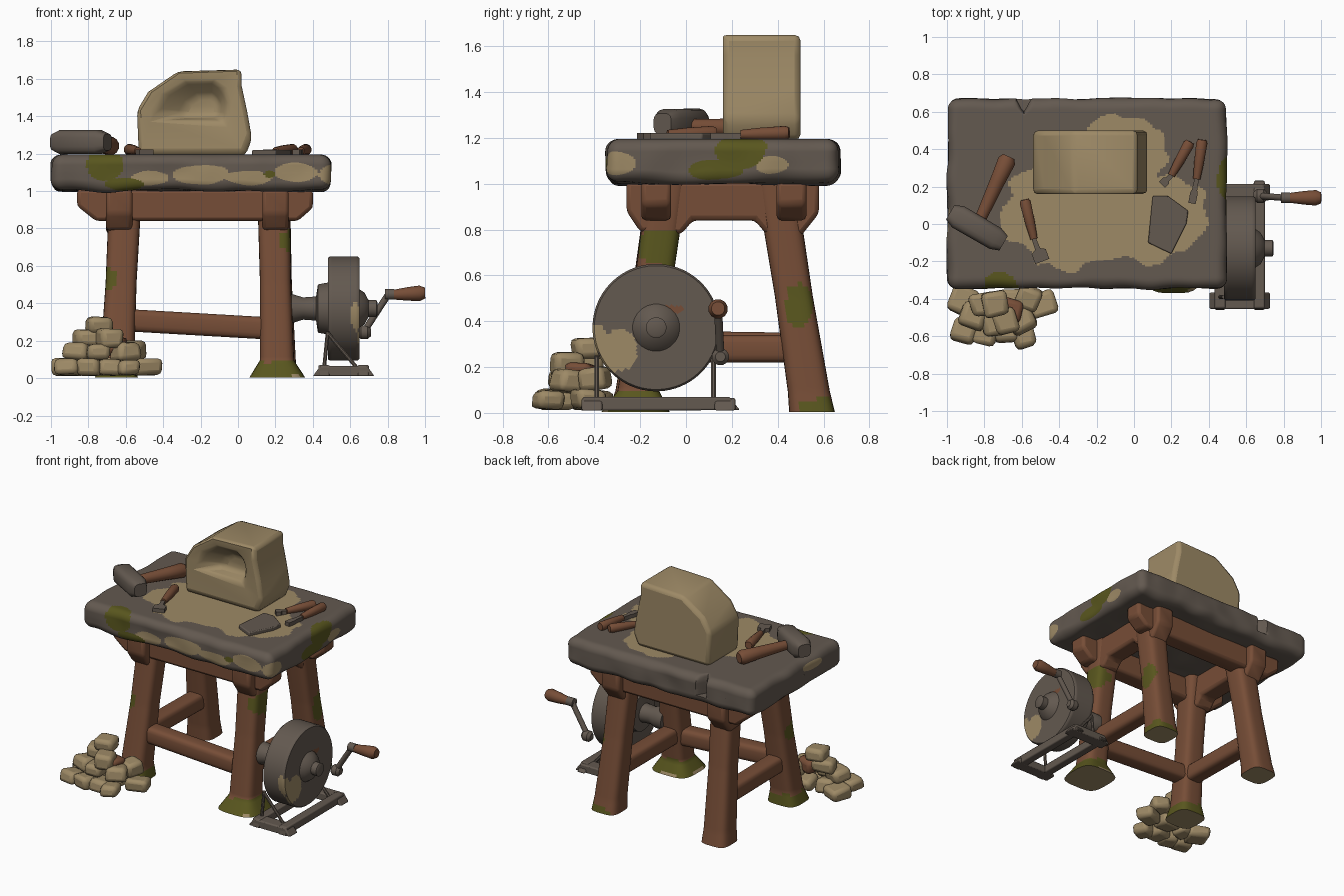
import bpy, bmesh, math, random
from mathutils import Vector, Matrix, noise

random.seed(4)
COL = {"grey_stone": (0.125, 0.1, 0.08), "sandstone": (0.34, 0.253, 0.133),
       "red_wood": (0.183, 0.075, 0.038), "moss": (0.1, 0.094, 0.013)}
MAT = {}
for n, c in COL.items():
    MAT[n] = bpy.data.materials.new(n)
    MAT[n].diffuse_color = (*c, 1)
G, S, W, M = COL.keys()


def finish(name, bm, mat, blobs=(), bevel=0, angle=40):
    """Turn bmesh into an object; blobs = (material, centre, radii) patches."""
    bmesh.ops.recalc_face_normals(bm, faces=bm.faces)
    mats = [mat] + sorted({b[0] for b in blobs} - {mat})
    for f in bm.faces:
        p = f.calc_center_median()
        n = 0.6 * noise.noise(p * 8) if blobs else 0
        for m, c, r in blobs:
            if sum(((p[i] - c[i]) / r[i]) ** 2 for i in range(3)) + n < 1:
                f.material_index = mats.index(m)
    me = bpy.data.meshes.new(name)
    bm.to_mesh(me)
    bm.free()
    ob = bpy.data.objects.new(name, me)
    bpy.context.collection.objects.link(ob)
    for m in mats:
        me.materials.append(MAT[m])
    if bevel:
        b = ob.modifiers.new("bevel", "BEVEL")
        b.width, b.segments, b.limit_method = bevel, 2, "ANGLE"
    bpy.ops.object.select_all(action="DESELECT")
    ob.select_set(True)
    bpy.context.view_layer.objects.active = ob
    bpy.ops.object.shade_smooth_by_angle(angle=math.radians(angle))
    return ob


def loft(name, rings, mat, **kw):
    bm = bmesh.new()
    vs = [[bm.verts.new(p) for p in r] for r in rings]
    for a, b in zip(vs, vs[1:]):
        for i in range(len(a)):
            j = (i + 1) % len(a)
            bm.faces.new((a[i], a[j], b[j], b[i]))
    bm.faces.new(vs[0])
    bm.faces.new(vs[-1])
    return finish(name, bm, mat, **kw)


def prism(name, pts, axis, a, b, mat, **kw):
    def put(p, d):
        q = list(p)
        q.insert(axis, d)
        return Vector(q)
    return loft(name, [[put(p, d) for p in pts] for d in (a, b)], mat, **kw)


def tube(name, p0, p1, prof, mat, sides=12, e=1.0, step=9, flat=False, **kw):
    """Lathe along p0-p1; prof = (fraction, radius); e < 1 squares the section."""
    p0, p1 = Vector(p0), Vector(p1)
    d = p1 - p0
    L = d.length
    if flat:
        u, v = Vector((1, 0, 0)), Vector((0, 1, 0))
    else:
        u = d.cross(Vector((0, 0, 1)) if abs(d.z) < 0.9 * L else Vector((0, 1, 0))).normalized()
        v = d.cross(u).normalized()
    dense = [prof[0]]
    for (t0, r0), (t1, r1) in zip(prof, prof[1:]):
        k = max(1, int(math.hypot((t1 - t0) * L, r1 - r0) / step))
        dense += [(t0 + (t1 - t0) * i / k, r0 + (r1 - r0) * i / k) for i in range(1, k + 1)]
    sp = lambda x: math.copysign(abs(x) ** e, x)
    ang = [2 * math.pi * (i + 0.5) / sides for i in range(sides)]
    return loft(name, [[p0 + d * t + (u * sp(math.cos(a)) + v * sp(math.sin(a))) * r
                        for a in ang] for t, r in dense], mat, **kw)


# Worktop slab: rounded, slightly rough box with patches of dust and moss
bm = bmesh.new()
bmesh.ops.create_cube(bm, size=2)
bmesh.ops.subdivide_edges(bm, edges=bm.edges[:], cuts=105, use_grid_fill=True)
half, mid, R = Vector((0.745, 0.507, 0.0975)), Vector((-0.25, 0.163, 1.0975)), 0.055
for v in bm.verts:
    p = Vector([v.co[i] * half[i] for i in range(3)])
    q = Vector([max(-half[i] + R, min(half[i] - R, p[i])) for i in range(3)])
    p = q + (p - q).normalized() * R + mid
    out = Vector((p.x - mid.x, p.y - mid.y, 0)).normalized()
    p += out * 0.014 * noise.noise(p * 6)
    if p.z < 1.1:
        p.z += 0.015 * noise.noise(p * 5)
    notch = max(0, 1 - abs(p.x + 0.59) / 0.04) * max(0, (p.y - 0.56) / 0.1)
    p.y -= 0.07 * min(1, notch) * (p.z > 1.06)
    v.co = p
finish("worktop_slab", bm, G, blobs=[
    (S, (-0.16, 0.0, 1.2), (0.5, 0.21, 0.04)), (S, (-0.05, 0.33, 1.2), (0.23, 0.25, 0.04)),
    (S, (0.12, 0.04, 1.2), (0.25, 0.25, 0.04)), (S, (-0.42, 0.05, 1.2), (0.27, 0.27, 0.04)),
    (S, (-0.2, -0.35, 1.09), (0.14, 0.06, 0.05)), (S, (0.07, -0.35, 1.07), (0.14, 0.06, 0.04)),
    (S, (0.3, -0.35, 1.1), (0.13, 0.06, 0.045)), (S, (-0.47, -0.35, 1.07), (0.1, 0.06, 0.04)),
    (S, (0.48, -0.3, 1.09), (0.06, 0.08, 0.05)), (S, (0.5, 0.38, 1.08), (0.05, 0.07, 0.04)),
    (S, (-1, 0.0, 1.14), (0.04, 0.1, 0.03)),
    (M, (-0.71, -0.31, 1.14), (0.11, 0.1, 0.08)), (M, (-0.61, -0.35, 1.035), (0.1, 0.08, 0.035)),
    (M, (0.49, 0.23, 1.15), (0.05, 0.11, 0.08)), (M, (0.5, 0.11, 1.06), (0.06, 0.13, 0.045)),
    (M, (0.17, -0.35, 1.09), (0.035, 0.05, 0.025))], angle=50)

# Splayed legs with mossy feet
BIG = 0.4
legs = {
    "front_right": ((0.21, -0.22), (0.19, -0.08), 0.15,
                    [(M, (0.2, -0.22, 0), (BIG, BIG, 0.1)), (M, (0.27, -0.1, 0.72), (0.08, 0.14, 0.08))]),
    "front_left": ((-0.65, -0.23), (-0.6, -0.08), 0.115,
                   [(M, (-0.65, -0.23, 0), (BIG, BIG, 0.08)), (M, (-0.71, -0.2, 0.52), (0.07, 0.1, 0.07))]),
    "back_right": ((0.22, 0.55), (0.19, 0.39), 0.1,
                   [(M, (0.3, 0.5, 0.47), (0.08, 0.06, 0.1)), (M, (0.3, 0.6, 0), (0.15, 0.12, 0.06))]),
    "back_left": ((-0.65, 0.55), (-0.6, 0.39), 0.1, [])}
for n, (b, t, r, bl) in legs.items():
    bl = bl + [(S, (b[0], b[1], 0), (BIG, BIG, 0.012))]
    tube(n + "_leg", (*b, 0.003), (*t, 1.02), [(0, r), (0.09, 0.092), (0.5, 0.083), (1, 0.088)],
         W, sides=28, e=0.55, step=0.02, flat=True, blobs=bl)

# Beams under the slab, with chamfered ends
for n, y in (("front", -0.13), ("back", 0.46)):
    prism(n + "_long_beam", [(-0.86, 1.01), (-0.86, 0.92), (-0.76, 0.84), (0.32, 0.84),
          (0.4, 0.91), (0.4, 1.01)], 1, y - 0.065, y + 0.065, W, bevel=0.02)
for n, x in (("left", -0.635), ("right", 0.2)):
    prism(n + "_cross_beam", [(-0.26, 1.01), (-0.26, 0.88), (-0.2, 0.79), (-0.02, 0.78),
          (0.03, 0.84), (0.3, 0.84), (0.35, 0.78), (0.5, 0.77), (0.58, 0.87), (0.58, 1.01)],
          0, x - 0.07, x + 0.07, W, bevel=0.02)

# Stretchers between legs: front, left and right
bar = [(0, 0.06), (1, 0.06)]
tube("front_stretcher", (-0.6, -0.18, 0.31), (0.18, -0.18, 0.265), bar, W, sides=16, e=0.5)
tube("left_stretcher", (-0.63, -0.17, 0.3), (-0.63, 0.5, 0.29), bar, W, sides=16, e=0.5)
tube("right_stretcher", (0.2, -0.17, 0.28), (0.2, 0.5, 0.28), bar, W, sides=16, e=0.5)

# Half-carved block with an arched hollow in the front
outer = [(-0.53, 1.19), (-0.54, 1.43), (-0.48, 1.53), (-0.32, 1.64), (0.02, 1.65),
         (0.02, 1.56), (0.05, 1.42), (0.075, 1.28), (0.04, 1.19)]
inner = [(-0.45, 1.375), (-0.44, 1.44), (-0.39, 1.52), (-0.28, 1.585), (-0.14, 1.59),
         (-0.08, 1.55), (-0.06, 1.48), (-0.065, 1.42), (-0.08, 1.375)]
deep = [(-0.14 + (x + 0.14) * 0.5, 1.42 + (z - 1.42) * 0.55) for x, z in inner]
loft("carved_block", [[(x, y, z) for x, z in ps] for ps, y in
     ((outer, 0.5), (outer, 0.16), (inner, 0.165), (deep, 0.26))], S, bevel=0.028, angle=70)

# Mallet
mid = Vector((-0.84, -0.02, 1.262))
d = Vector((0.86, -0.5, 0)).normalized() * 0.165
tube("mallet_head", mid - d, mid + d, [(0, 0.045), (0.15, 0.066), (0.85, 0.064), (1, 0.045)],
     G, sides=16, e=0.6)
tube("mallet_handle", (-0.82, 0.03, 1.25), (-0.67, 0.36, 1.24),
     [(0, 0.032), (0.6, 0.042), (0.93, 0.05), (1, 0.035)], W)

# Chisels: wooden grip plus narrow metal blade
for i, (a, b, c, w) in enumerate((((-0.585, 0.13), (-0.535, -0.08), (-0.49, -0.2), 0.04),
                                  ((0.3, 0.44), (0.2, 0.26), (0.15, 0.21), 0.022),
                                  ((0.365, 0.45), (0.335, 0.24), (0.31, 0.11), 0.02))):
    tube(f"chisel_grip_{i}", (*a, 1.222), (*b, 1.215),
         [(0, 0.024), (0.08, 0.031), (0.6, 0.027), (1, 0.02)], W)
    a, b, c = Vector(a), Vector(b), Vector(c)
    s = (c - b).normalized()
    s = Vector((-s.y, s.x))
    m = b.lerp(c, 0.45)
    prism(f"chisel_blade_{i}", [b + s * 0.012, m + s * 0.014, m.lerp(c, 0.2) + s * w, c + s * w,
          c - s * w, m.lerp(c, 0.2) - s * w, m - s * 0.014, b - s * 0.012], 2, 1.195, 1.222, G)

# Flat scraper plate
prism("scraper_plate", [(0.1, 0.15), (0.18, 0.15), (0.29, 0.07), (0.28, 0.0), (0.2, -0.16),
      (0.075, -0.1)], 2, 1.19, 1.22, G, bevel=0.006)

# Grindstone wheel and axle
Y, Z = -0.13, 0.372
tube("grinding_wheel", (0.48, Y, Z), (0.65, Y, Z), [(0, 0.01), (0, 0.27), (0.06, 0.278),
     (0.94, 0.278), (1, 0.27), (1, 0.01)], G, sides=72, step=0.012, blobs=[
     (S, (0.65, -0.29, 0.28), (0.02, 0.085, 0.09)), (S, (0.63, -0.39, 0.33), (0.03, 0.06, 0.08)),
     (W, (0.65, -0.06, 0.45), (0.03, 0.05, 0.015))])
tube("inner_hub", (0.24, Y, Z), (0.48, Y, Z), [(0, 0.075), (0.25, 0.075), (0.45, 0.06),
     (0.74, 0.065), (0.78, 0.13), (1, 0.14)], G, sides=24)
tube("outer_hub", (0.64, Y, Z), (0.745, Y, Z), [(0, 0.11), (0.35, 0.085), (0.55, 0.045),
     (0.95, 0.045), (1, 0.035)], G, sides=24, angle=60)

# Crank with wooden grip
tube("crank_arm", (0.675, 0.15, 0.25), (0.805, 0.14, 0.45), [(0, 0.018), (1, 0.018)], G)
tube("crank_joint", (0.64, 0.15, 0.245), (0.71, 0.15, 0.245),
     [(0, 0.022), (0.25, 0.038), (0.75, 0.038), (1, 0.022)], G)
tube("crank_collar", (0.785, 0.14, 0.448), (0.835, 0.14, 0.448), [(0, 0.03), (1, 0.03)], G)
tube("crank_grip", (0.81, 0.14, 0.445), (1.0, 0.14, 0.455),
     [(0, 0.024), (0.5, 0.037), (0.85, 0.043), (1, 0.03)], W)

# Grindstone stand: rails, cross feet and struts
for i, x in enumerate((0.46, 0.67)):
    prism(f"stand_rail_{i}", [(-0.46, 0.01), (-0.45, 0.07), (0.19, 0.07), (0.235, 0.012)],
          0, x - 0.03, x + 0.03, G, bevel=0.008)
for i, y in enumerate((-0.41, 0.17)):
    prism(f"stand_foot_{i}", [(0.4, 0.01), (0.44, 0.065), (0.69, 0.065), (0.73, 0.01)],
          1, y - 0.045, y + 0.045, G, bevel=0.008)
for i, y in enumerate((-0.39, 0.12)):
    tube(f"stand_strut_{i}", (0.48, y, 0.24), (0.64, y, 0.05), [(0, 0.011), (1, 0.011)], G, sides=8)
    tube(f"stand_post_{i}", (0.48, y, 0.25), (0.46, y, 0.05), [(0, 0.011), (1, 0.011)], G, sides=8)

# Pile of rough stones by the front left leg (top stone is partly red)
pile = [(-0.91, -0.57, 0.055), (-0.79, -0.58, 0.055), (-0.69, -0.56, 0.055), (-0.59, -0.6, 0.055),
        (-0.495, -0.43, 0.055), (-0.91, -0.41, 0.055), (-0.8, -0.44, 0.06), (-0.65, -0.42, 0.06),
        (-0.86, -0.49, 0.14), (-0.75, -0.53, 0.14), (-0.6, -0.51, 0.14), (-0.66, -0.46, 0.17),
        (-0.8, -0.43, 0.215), (-0.57, -0.4, 0.145), (-0.69, -0.52, 0.215), (-0.74, -0.43, 0.285)]
for i, c in enumerate(pile):
    bm = bmesh.new()
    bmesh.ops.create_cube(bm, size=1)
    rot = Matrix.Rotation(random.uniform(-0.5, 0.5), 3, "Z") @ Matrix.Rotation(random.uniform(-0.2, 0.2), 3, "X")
    dims = (random.uniform(0.125, 0.16), random.uniform(0.125, 0.15), random.uniform(0.09, 0.105))
    for v in bm.verts:
        p = Vector([v.co[k] * dims[k] * random.uniform(0.8, 1.08) for k in range(3)])
        v.co = rot @ p + Vector(c)
    for v in bm.verts:
        v.co.z = max(v.co.z, 0.012)
    finish(f"loose_stone_{i}", bm, W if i == 11 else S, bevel=0.026, angle=50)
